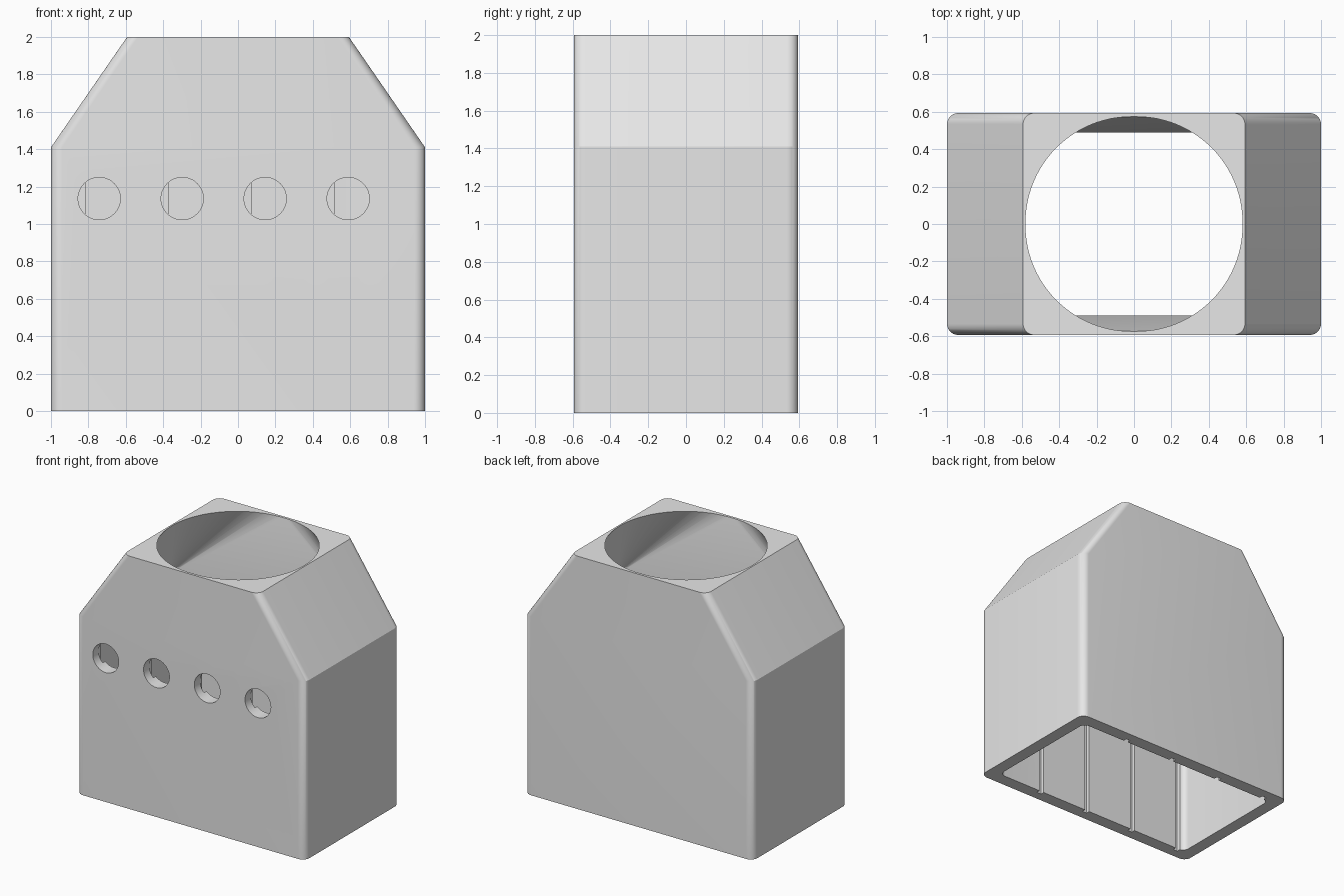
import bpy, bmesh, math

if "Cube" in bpy.data.objects:
    bpy.data.objects.remove(bpy.data.objects["Cube"])

grey = bpy.data.materials.new("plain grey")
grey.diffuse_color = (0.8, 0.8, 0.8, 1)
grey.use_nodes = True
grey.node_tree.nodes["Principled BSDF"].inputs["Base Color"].default_value = grey.diffuse_color


def rounded_rect(hx, hy, r, z, seg=10):
    """Counter-clockwise loop of a rectangle with round corners."""
    pts = []
    for q, (sx, sy) in enumerate([(1, 1), (-1, 1), (-1, -1), (1, -1)]):
        for i in range(seg + 1):
            a = math.pi / 2 * (q + i / seg)
            pts.append((sx * (hx - r) + r * math.cos(a),
                        sy * (hy - r) + r * math.sin(a), z))
    return pts


def circle(r, z, n=96):
    return [(r * math.cos(2 * math.pi * i / n), r * math.sin(2 * math.pi * i / n), z)
            for i in range(n)]


def finish(name, bm):
    bmesh.ops.recalc_face_normals(bm, faces=bm.faces[:])
    me = bpy.data.meshes.new(name)
    bm.to_mesh(me)
    bm.free()
    me.materials.append(grey)
    ob = bpy.data.objects.new(name, me)
    bpy.context.collection.objects.link(ob)
    return ob


def loft(name, loops):
    """Closed solid through loops of equal length."""
    bm = bmesh.new()
    rings = [[bm.verts.new(p) for p in lp] for lp in loops]
    n = len(rings[0])
    for a, b in zip(rings, rings[1:]):
        for i in range(n):
            j = (i + 1) % n
            bm.faces.new((a[i], a[j], b[j], b[i]))
    bm.faces.new(rings[0])
    bm.faces.new(rings[-1])
    return finish(name, bm)


def hull(name, pts):
    bm = bmesh.new()
    for p in pts:
        bm.verts.new(p)
    res = bmesh.ops.convex_hull(bm, input=bm.verts[:])
    loose = {g for g in res["geom_interior"] + res["geom_unused"]
             if isinstance(g, bmesh.types.BMVert)}
    bmesh.ops.delete(bm, geom=list(loose), context='VERTS')
    return finish(name, bm)


# Outer housing: upright body with sloped shoulders
HY = 0.593
housing = loft("housing", [rounded_rect(1, HY, 0.06, 0),
                           rounded_rect(1, HY, 0.06, 1.41),
                           rounded_rect(0.593, HY, 0.06, 2)])

# Cavity: open-bottomed chamber, then a funnel to the round mouth
IX, IY = 0.9, 0.49
cutters = [loft("chamber_cutter", [rounded_rect(IX, IY, 0.05, -0.1),
                                   rounded_rect(IX, IY, 0.05, 1.41)]),
           hull("funnel_cutter", rounded_rect(IX, IY, 0.05, 1.405) + circle(0.575, 2.01))]

# Four guide slots in both long walls, each beside a round front port
for i in range(4):
    x = -0.742 + 0.4437 * i
    slot = [(x + dx, y, z) for dx in (-0.117, -0.077) for y in (-0.52, 0.52)
            for z in (-0.1, 1.38)]
    cutters.append(hull("slot_cutter", slot))
    port = [[(x + px, y, 1.136 + pz) for px, pz, _ in circle(0.113, 0, 48)]
            for y in (-0.8, -0.3)]
    cutters.append(loft("port_cutter", port))

# Cut everything out of the housing
bpy.context.view_layer.objects.active = housing
housing.select_set(True)
for c in cutters:
    m = housing.modifiers.new("cut", 'BOOLEAN')
    m.operation, m.solver, m.object = 'DIFFERENCE', 'EXACT', c
    bpy.ops.object.modifier_apply(modifier=m.name)
    bpy.data.objects.remove(c)

bpy.ops.object.shade_smooth_by_angle(angle=math.radians(30))
